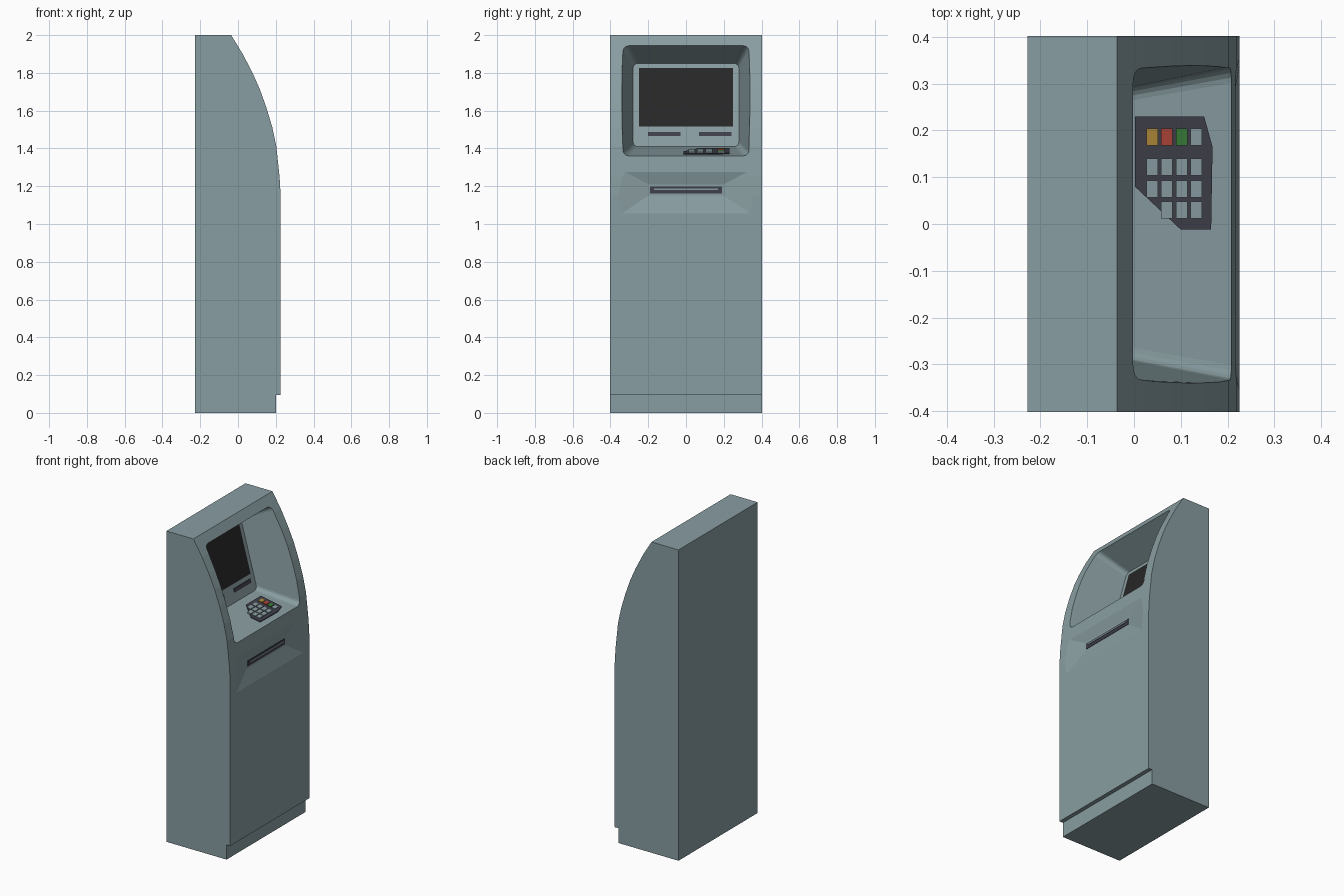
import bpy, bmesh, math
from mathutils import Vector

if "Cube" in bpy.data.objects:
    bpy.data.objects.remove(bpy.data.objects["Cube"])


def material(name, rgb):
    m = bpy.data.materials.new(name)
    m.diffuse_color = (*rgb, 1)
    m.use_nodes = True
    m.node_tree.nodes["Principled BSDF"].inputs["Base Color"].default_value = m.diffuse_color
    return m


CASE = material("case_teal", (0.25, 0.34, 0.36))
DARK = material("dark_plastic", (0.05, 0.05, 0.07))
BLACK = material("screen_black", (0.02, 0.02, 0.02))
YELLOW = material("yellow", (0.42, 0.25, 0.04))
RED = material("red", (0.42, 0.06, 0.04))
GREEN = material("green", (0.04, 0.2, 0.04))


def loft(name, a, b, mat):
    """Solid between two matching rings of points."""
    bm = bmesh.new()
    va = [bm.verts.new(p) for p in a]
    vb = [bm.verts.new(p) for p in b]
    n = len(a)
    bm.faces.new(va)
    bm.faces.new(vb[::-1])
    for i in range(n):
        j = (i + 1) % n
        bm.faces.new((va[j], va[i], vb[i], vb[j]))
    bmesh.ops.recalc_face_normals(bm, faces=bm.faces)
    me = bpy.data.meshes.new(name)
    bm.to_mesh(me)
    bm.free()
    me.materials.append(mat)
    ob = bpy.data.objects.new(name, me)
    bpy.context.collection.objects.link(ob)
    return ob


def ring(half, low, high, r, steps=4):
    """Rounded rectangle across y, from low (x, z) to high (x, z)."""
    lo, hi = Vector((low[0], 0, low[1])), Vector((high[0], 0, high[1]))
    height = (hi - lo).length
    up = (hi - lo).normalized()
    pts = []
    for k, (sy, sz) in enumerate(((1, 1), (-1, 1), (-1, 0), (1, 0))):
        cy, cz = sy * (half - r), (height - r if sz else r)
        for i in range(steps + 1):
            a = math.pi / 2 * (k + i / steps)
            pts.append(lo + up * (cz + r * math.sin(a))
                       + Vector((0, cy + r * math.cos(a), 0)))
    return pts


def cut(body, name, back, front, extend):
    """Cut a tapered recess, extended past the front surface."""
    outer = [b + (f - b) * extend for b, f in zip(back, front)]
    cutter = loft(name, back, outer, CASE)
    cutter.hide_render = True
    cutter.hide_viewport = True
    cutter.display_type = 'WIRE'
    mod = body.modifiers.new(name, 'BOOLEAN')
    mod.operation = 'DIFFERENCE'
    mod.solver = 'EXACT'
    mod.object = cutter


# Cabinet: side profile extruded across y, with a set-back plinth
profile = [(-0.228, 0), (0.2, 0), (0.2, 0.095), (0.226, 0.095), (0.226, 1.15),
           (0.22, 1.25), (0.203, 1.41), (0.182, 1.51), (0.15, 1.617),
           (0.115, 1.715), (0.077, 1.80), (0.025, 1.9), (-0.036, 2), (-0.228, 2)]
body = loft("cabinet", [(x, -0.402, z) for x, z in profile],
            [(x, 0.402, z) for x, z in profile], CASE)

# Screen recess and shallow card recess
cut(body, "screen_recess_cutter",
    ring(0.28, (-0.06, 1.41), (-0.18, 1.85), 0.025),
    ring(0.332, (0.21, 1.36), (0.0, 1.945), 0.03), 1.3)
cut(body, "card_recess_cutter",
    ring(0.2, (0.2, 1.15), (0.2, 1.21), 0.001, 1),
    ring(0.34, (0.226, 1.055), (0.22, 1.285), 0.001, 1), 1.3)


# Slabs lying on the sloped back panel of the recess
def panel_slab(name, y0, y1, z0, z1, thick, mat):
    def pts(off):
        return [(-0.06 - 0.273 * (z - 1.41) + off, y, z)
                for y, z in ((y0, z0), (y1, z0), (y1, z1), (y0, z1))]
    return loft(name, pts(-0.005), pts(thick), mat)


panel_slab("screen", -0.25, 0.25, 1.515, 1.825, 0.003, BLACK)
panel_slab("receipt_slot", -0.2, -0.03, 1.465, 1.488, 0.003, DARK)
panel_slab("card_reader_slot", 0.07, 0.24, 1.465, 1.488, 0.003, DARK)


# Slabs lying on the sloped shelf
def shelf_slab(name, outline, thick, mat):
    def pts(off):
        return [(x, y, 1.399 - 0.185 * x + off) for x, y in outline]
    return loft(name, pts(-0.004), pts(thick), mat)


shelf_slab("keypad", [(0.002, 0.23), (0.15, 0.23), (0.168, 0.165), (0.165, -0.012),
                      (0.1, -0.012), (0.002, 0.08)], 0.005, DARK)
top_row = (YELLOW, RED, GREEN, CASE)
for r, y in enumerate((0.168, 0.104, 0.057, 0.012)):
    for c, x in enumerate((0.027, 0.058, 0.09, 0.121)):
        if r == 3 and c == 0:
            continue
        shelf_slab(f"key_{r}_{c}", [(x, y), (x + 0.024, y), (x + 0.024, y + 0.036),
                                    (x, y + 0.036)], 0.009,
                   top_row[c] if r == 0 else CASE)


# Cash slot mouth with a light lip
def slot_box(name, x1, half, z0, z1, mat):
    rect = ((-half, z0), (half, z0), (half, z1), (-half, z1))
    return loft(name, [(0.19, y, z) for y, z in rect],
                [(x1, y, z) for y, z in rect], mat)


slot_box("cash_slot", 0.203, 0.19, 1.162, 1.198, DARK)
slot_box("cash_slot_lip", 0.207, 0.17, 1.181, 1.188, CASE)
